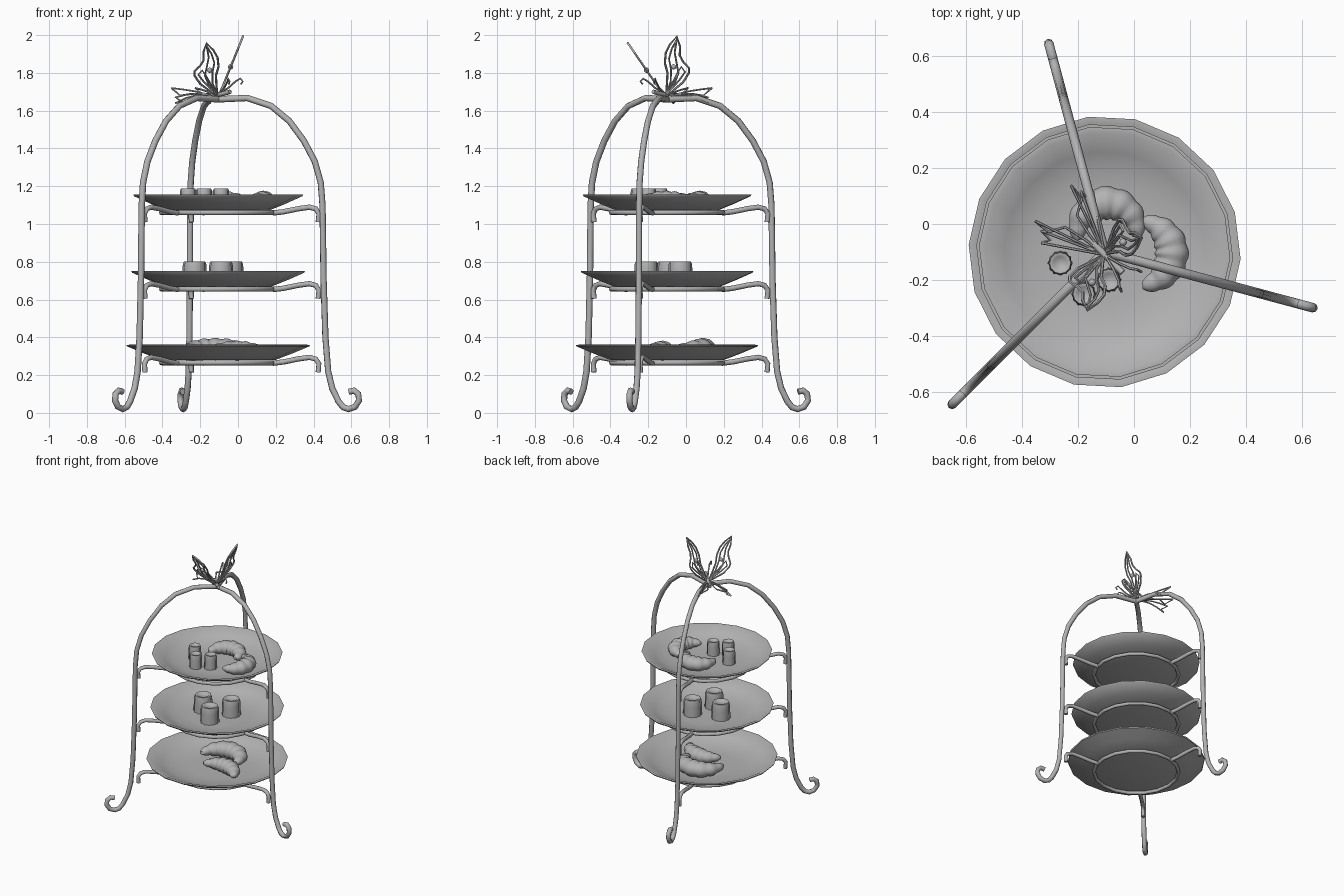
import bpy, bmesh, math
from math import sin, cos, pi, radians
from mathutils import Vector

if "Cube" in bpy.data.objects:
    bpy.data.objects.remove(bpy.data.objects["Cube"])

grey = bpy.data.materials.new("soft_grey")
grey.use_nodes = True
grey.diffuse_color = (0.45, 0.45, 0.45, 1)
grey.node_tree.nodes["Principled BSDF"].inputs["Base Color"].default_value = (0.45, 0.45, 0.45, 1)

AXIS = Vector((-0.105, -0.1, 0))      # shared centre of legs, rings and plates
LEGS = [radians(a) for a in (105, 225, 345)]


def finish(name, mesh, angle=50):
    mesh.materials.clear()
    mesh.materials.append(grey)
    ob = bpy.data.objects.new(name, mesh)
    bpy.context.collection.objects.link(ob)
    bpy.ops.object.select_all(action='DESELECT')
    ob.select_set(True)
    bpy.context.view_layer.objects.active = ob
    bpy.ops.object.shade_smooth_by_angle(angle=radians(angle))
    return ob


def loft(name, rings, angle=50):
    """Skin closed rings of points and cap both ends."""
    bm = bmesh.new()
    loops = [[bm.verts.new(p) for p in ring] for ring in rings]
    n = len(loops[0])
    for a, b in zip(loops, loops[1:]):
        for i in range(n):
            j = (i + 1) % n
            bm.faces.new((a[i], a[j], b[j], b[i]))
    bm.faces.new(loops[0])
    bm.faces.new(loops[-1])
    bmesh.ops.recalc_face_normals(bm, faces=bm.faces)
    mesh = bpy.data.meshes.new(name)
    bm.to_mesh(mesh)
    bm.free()
    return finish(name, mesh, angle)


def wires(name, paths, radius, closed=False, res=2):
    """Round wire swept along one or more paths."""
    cu = bpy.data.curves.new(name + "_path", 'CURVE')
    cu.dimensions = '3D'
    cu.bevel_depth = radius
    cu.bevel_resolution = res
    cu.use_fill_caps = True
    for path in paths:
        sp = cu.splines.new('POLY')
        sp.points.add(len(path) - 1)
        for pt, p in zip(sp.points, path):
            pt.co = (*p, 1)
        sp.use_cyclic_u = closed
    tmp = bpy.data.objects.new(name + "_tmp", cu)
    bpy.context.collection.objects.link(tmp)
    dg = bpy.context.evaluated_depsgraph_get()
    mesh = bpy.data.meshes.new_from_object(tmp.evaluated_get(dg))
    bpy.data.objects.remove(tmp)
    return finish(name, mesh)


def radial(a, profile):
    return [AXIS + Vector((r * cos(a), r * sin(a), z)) for r, z in profile]


def circle(c, r, z, n, flute=0, start=0):
    return [Vector((c[0], c[1], z)) + (r - flute * r * (i % 2)) *
            Vector((cos(start + 2 * pi * i / n), sin(start + 2 * pi * i / n), 0)) for i in range(n)]


# Three arched legs with scrolled feet
leg = [(0, 1.66), (.16, 1.667), (.29, 1.625), (.39, 1.545), (.47, 1.44), (.53, 1.33),
       (.562, 1.22), (.572, 1.1), (.578, .7), (.588, .4), (.603, .22), (.625, .13),
       (.66, .06), (.685, .03), (.715, .02), (.75, .032), (.772, .065), (.768, .1),
       (.745, .118), (.718, .112)]
for k, a in enumerate(LEGS):
    wires(f"leg_{k + 1}", [radial(a, leg)], .017)

# Three tiers: thin dished plate, support ring and scrolled arms
for tier, (z, R) in enumerate(((.36, .487), (.75, .46), (1.155, .45)), 1):
    floor = .62 * R
    profile = [(.02, -.08), (floor, -.08), (.8 * R, -.047), (R - .004, -.008), (R, 0),
               (R - .02, .001), (.8 * R, -.038), (floor, -.066), (.4 * R, -.07), (.02, -.07)]
    loft(f"plate_{tier}", [circle(AXIS, r, z + h, 18, 0, radians(-3)) for r, h in profile], 40)
    wires(f"support_ring_{tier}", [circle(AXIS, .3, z - .095, 18)], .013, True)
    arm = [(.3, -.097), (.36, -.09), (.44, -.074), (.5, -.066), (.535, -.075), (.552, -.1), (.548, -.145)]
    wires(f"support_arms_{tier}", [radial(a, [(r, z + h) for r, h in arm]) for a in LEGS], .014)


# Fluted cakes on the middle and top plates
def cake(name, c, r, z0, z1):
    h = z1 - z0
    steps = [(1, 0), (.97, .6), (.94, .88), (.84, 1), (.62, 1), (.5, .93)]
    loft(name, [circle(c, r * s, z0 + h * t, 24, .1 if t < .95 else .03) for s, t in steps], 60)


for k, c in enumerate(((-.23, -.09), (-.035, -.03), (-.09, -.21))):
    cake(f"large_cake_{k + 1}", c, .066, .678, .802)
for k, c in enumerate(((-.264, -.14), (-.18, -.25), (-.09, -.2))):
    cake(f"small_cake_{k + 1}", c, .045, 1.083, 1.188)


# Ridged crescent rolls lying along an arc
def crescent(name, c, arc, a0, a1, z, thick):
    rings, n = [], 36
    for i in range(n + 1):
        t = i / n
        a = radians(a0 + (a1 - a0) * t)
        r = thick * (.25 + .75 * sin(pi * t) ** .8) * (.86 + .14 * abs(sin(7 * pi * t)))
        ring = []
        for j in range(12):
            b = 2 * pi * j / 12
            d = arc + r * cos(b)
            ring.append(Vector((c[0] + d * cos(a), c[1] + d * sin(a), z + .85 * r * sin(b))))
        rings.append(ring)
    loft(name, rings, 60)


crescent("top_crescent_1", (-.095, -.03), .105, 195, -10, 1.124, .062)
crescent("top_crescent_2", (.02, -.105), .115, 85, -85, 1.124, .062)
crescent("lower_crescent_1", (-.12, -.05), .14, 185, -5, .338, .07)
crescent("lower_crescent_2", (-.04, -.29), .17, 138, 18, .33, .062)

# Wire butterfly: two raised fore wings
BASE = Vector((-.105, -.11, 1.67))
outline = [(0, 0), (.05, .04), (.095, .075), (.125, .12), (.125, .145), (.095, .175), (.077, .205),
           (.078, .25), (.062, .3), (.025, .26), (.003, .22), (-.002, .17), (.012, .12), (.008, .05)]
veins = [[(0, 0), (.05, .07), (.07, .12), (.06, .17), (.05, .22), (.062, .29)],
         [(0, 0), (.03, .08), (.03, .14), (.02, .19), (.035, .24), (.06, .28)],
         [(.01, .02), (.075, .085), (.105, .125), (.085, .15), (.065, .12), (.01, .02)]]
sides = {"left": lambda u, v: BASE + Vector((.4 * v * 1.1, u, v * 1.08)),
         "right": lambda u, v: BASE + Vector((-u, -.66 * v, v * .96))}
for side, place in sides.items():
    wires(f"{side}_fore_wing_rim", [[place(*p) for p in outline]], .006, True, 1)
    wires(f"{side}_fore_wing_veins", [[place(*p) for p in v] for v in veins], .005, False, 1)
    bead = place(.045, .15)
    loft(f"{side}_wing_bead", [circle(bead, max(.002, .014 * sin(pi * i / 6)),
                                      bead.z - .014 * cos(pi * i / 6), 8) for i in range(7)])

# Low hind wings fanning out behind, mirrored across the body's diagonal
BACK, SIDE = Vector((-.707, .707, 0)), Vector((.707, .707, 0))


def hind(u, v, w):
    return BASE + BACK * u + SIDE * v + Vector((0, 0, w))


fan_tips = [(.26, .09, .05), (.22, .1, .0), (.19, .13, -.03)]
for s, side in ((1, "left"), (-1, "right")):
    ribs = [[hind(u * t, s * v * t, w * t * t + .02 * sin(pi * t)) for t in (0, .25, .5, .75, 1)]
            for u, v, w in fan_tips]
    edge = [ribs[0][-1], hind(.2, s * .085, .01), ribs[1][-1], hind(.175, s * .1, -.02), ribs[2][-1]]
    inner = [hind(0, 0, .01), hind(.09, s * .012, .02), hind(.17, s * .03, .02), hind(.2, s * .085, .01)]
    wires(f"{side}_hind_wing", ribs + [edge, inner], .005, False, 1)
    # Curled feelers
    feeler = [(0, .0, .02), (-.06, .015, .05), (-.1, .03, .085), (-.12, .045, .1),
              (-.135, .05, .085), (-.125, .045, .07)]
    wires(f"{side}_feeler", [[hind(u, s * v, w) for u, v, w in feeler]], .005, False, 1)

# Slim body
wires("butterfly_body", [[hind(u, 0, w) for u, w in ((.09, .005), (.03, .012), (-.04, .02), (-.09, .03))]], .012)
